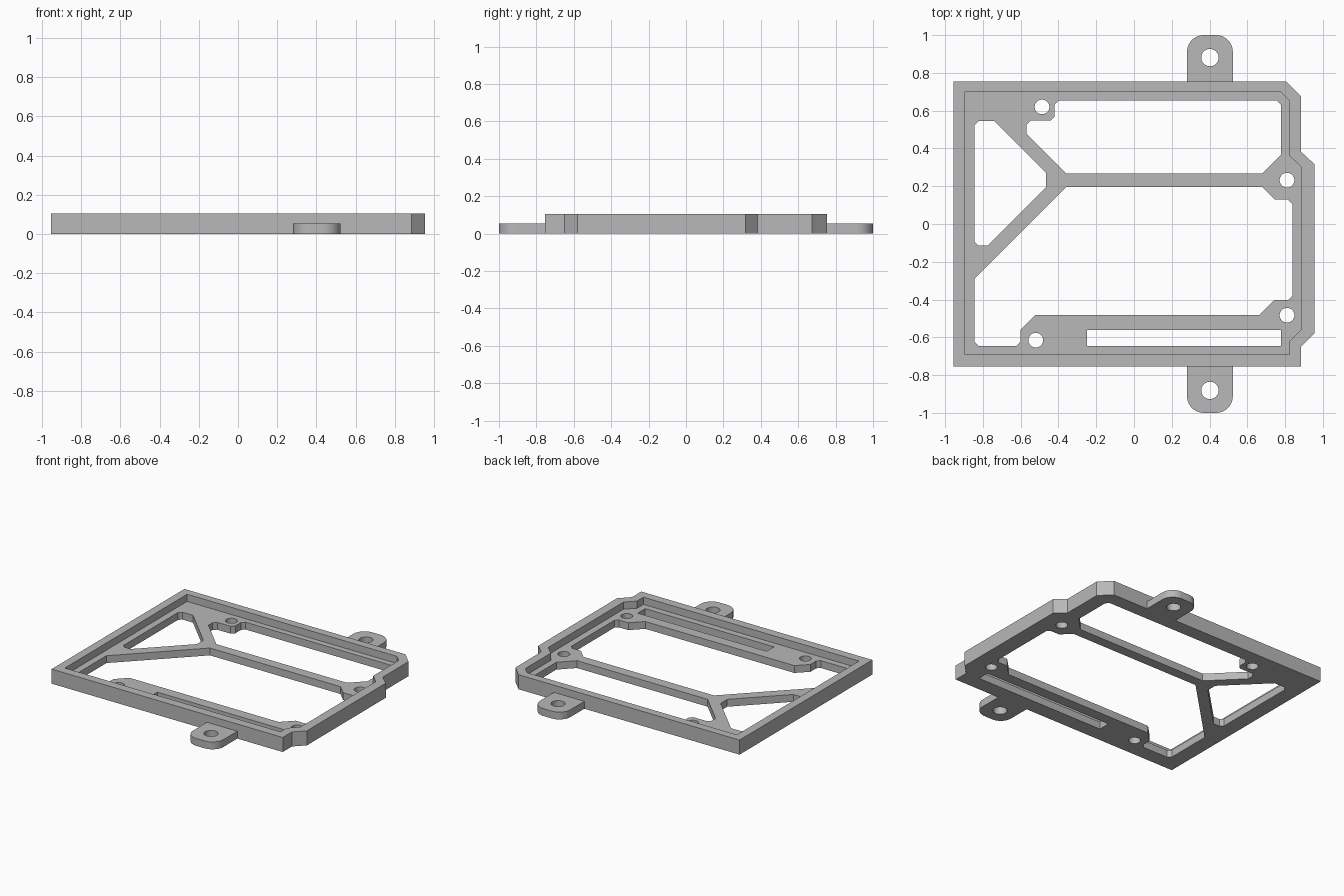
import bpy
import bmesh
from math import cos, sin, pi
from mathutils import Vector

cube = bpy.data.objects.get("Cube")
if cube:
    bpy.data.objects.remove(cube, do_unlink=True)

# One plain grey plastic
grey = bpy.data.materials.new("grey plastic")
grey.use_nodes = True
colour = (0.48, 0.48, 0.48, 1)
grey.diffuse_color = colour
grey.node_tree.nodes["Principled BSDF"].inputs["Base Color"].default_value = colour

HEIGHT = 0.105
FLOOR = 0.053
BEVEL = 0.022


def chamfered(corners):
    """Cut off every corner that carries a third value, the chamfer size."""
    points = []
    for i, corner in enumerate(corners):
        here = Vector(corner[:2])
        if len(corner) == 2:
            points.append(here)
            continue
        for other in (corners[i - 1], corners[(i + 1) % len(corners)]):
            direction = (Vector(other[:2]) - here).normalized()
            points.append(here + direction * corner[2])
    return points


def circle(x, y, radius, start=0, sweep=2 * pi, steps=32):
    return [(x + radius * cos(start + sweep * i / steps),
             y + radius * sin(start + sweep * i / steps)) for i in range(steps)]


def prisms(name, outlines, bottom, top):
    """Extrude closed outlines into one object of upright solids."""
    bm = bmesh.new()
    for outline in outlines:
        face = bm.faces.new([bm.verts.new((p[0], p[1], bottom)) for p in outline])
        result = bmesh.ops.extrude_face_region(bm, geom=[face], use_keep_orig=True)
        raised = [v for v in result["geom"] if isinstance(v, bmesh.types.BMVert)]
        bmesh.ops.translate(bm, verts=raised, vec=(0, 0, top - bottom))
    bmesh.ops.recalc_face_normals(bm, faces=bm.faces)
    mesh = bpy.data.meshes.new(name)
    bm.to_mesh(mesh)
    bm.free()
    mesh.materials.append(grey)
    obj = bpy.data.objects.new(name, mesh)
    bpy.context.collection.objects.link(obj)
    return obj


def activate(obj):
    bpy.ops.object.select_all(action="DESELECT")
    obj.select_set(True)
    bpy.context.view_layer.objects.active = obj


def cut(obj, outlines, bottom):
    """Remove the outlines from the object, from the given height upwards."""
    cutter = prisms("cutter", outlines, bottom, HEIGHT * 2)
    cutter.hide_render = True
    modifier = obj.modifiers.new("cut", "BOOLEAN")
    modifier.operation = "DIFFERENCE"
    modifier.solver = "EXACT"
    modifier.object = cutter
    activate(obj)
    bpy.ops.object.modifier_apply(modifier=modifier.name)
    bpy.data.objects.remove(cutter, do_unlink=True)


# Frame outline and the shallow tray inside its rim
outer = [(-0.955, -0.755), (0.885, -0.755), (0.885, -0.65), (0.955, -0.58),
         (0.955, 0.317), (0.885, 0.382), (0.885, 0.675), (0.805, 0.755),
         (-0.955, 0.755)]
tray = [(-0.894, -0.692), (0.823, -0.692), (0.823, -0.62), (0.887, -0.556),
        (0.887, 0.3), (0.823, 0.362), (0.823, 0.652), (0.777, 0.698),
        (-0.894, 0.698)]

# Openings through the floor, leaving the forked brace and screw corners
left_opening = [(-0.845, 0.545, BEVEL), (-0.74, 0.545), (-0.465, 0.27),
                (-0.465, 0.195), (-0.775, -0.115), (-0.845, -0.115, BEVEL)]
back_opening = [(-0.42, 0.655, BEVEL), (0.777, 0.655, BEVEL), (0.777, 0.365),
                (0.68, 0.268), (-0.36, 0.268), (-0.57, 0.478),
                (-0.57, 0.547, BEVEL), (-0.42, 0.547, BEVEL)]
front_opening = [(-0.36, 0.195), (0.68, 0.195), (0.746, 0.129),
                 (0.838, 0.129, BEVEL), (0.838, -0.403, BEVEL), (0.742, -0.403),
                 (0.662, -0.483), (-0.525, -0.483), (-0.6, -0.558),
                 (-0.6, -0.645, BEVEL), (-0.845, -0.645, BEVEL), (-0.845, -0.29)]
slot = [(-0.25, -0.56), (0.777, -0.56), (0.777, -0.645), (-0.25, -0.645)]
screws = [(-0.487, 0.62), (0.81, 0.232), (0.81, -0.483), (-0.52, -0.615)]

frame = prisms("tray_frame", [outer], 0, HEIGHT)
cut(frame, [tray], FLOOR)
openings = [chamfered(o) for o in (left_opening, back_opening, front_opening, slot)]
cut(frame, openings + [circle(x, y, 0.039) for x, y in screws], -HEIGHT)
parts = [frame]

# Rounded mounting tabs, mirrored front and back
LEFT, RIGHT, ROUND = 0.281, 0.523, 0.088
middle = (LEFT + RIGHT) / 2
for name, side in (("back_tab", 1), ("front_tab", -1)):
    shape = [(LEFT, 0.755), (RIGHT, 0.755)]
    shape += circle(RIGHT - ROUND, 1 - ROUND, ROUND, 0, pi / 2, 10)
    shape.append((RIGHT - ROUND, 1))
    shape += circle(LEFT + ROUND, 1 - ROUND, ROUND, pi / 2, pi / 2, 10)
    shape.append((LEFT, 1 - ROUND))
    tab = prisms(name, [[(x, y * side) for x, y in shape]], 0, FLOOR)
    cut(tab, [circle(middle, 0.881 * side, 0.046)], -HEIGHT)
    parts.append(tab)

# Smooth only the round walls
for part in parts:
    activate(part)
    bpy.ops.object.shade_smooth_by_angle(angle=pi / 6)
